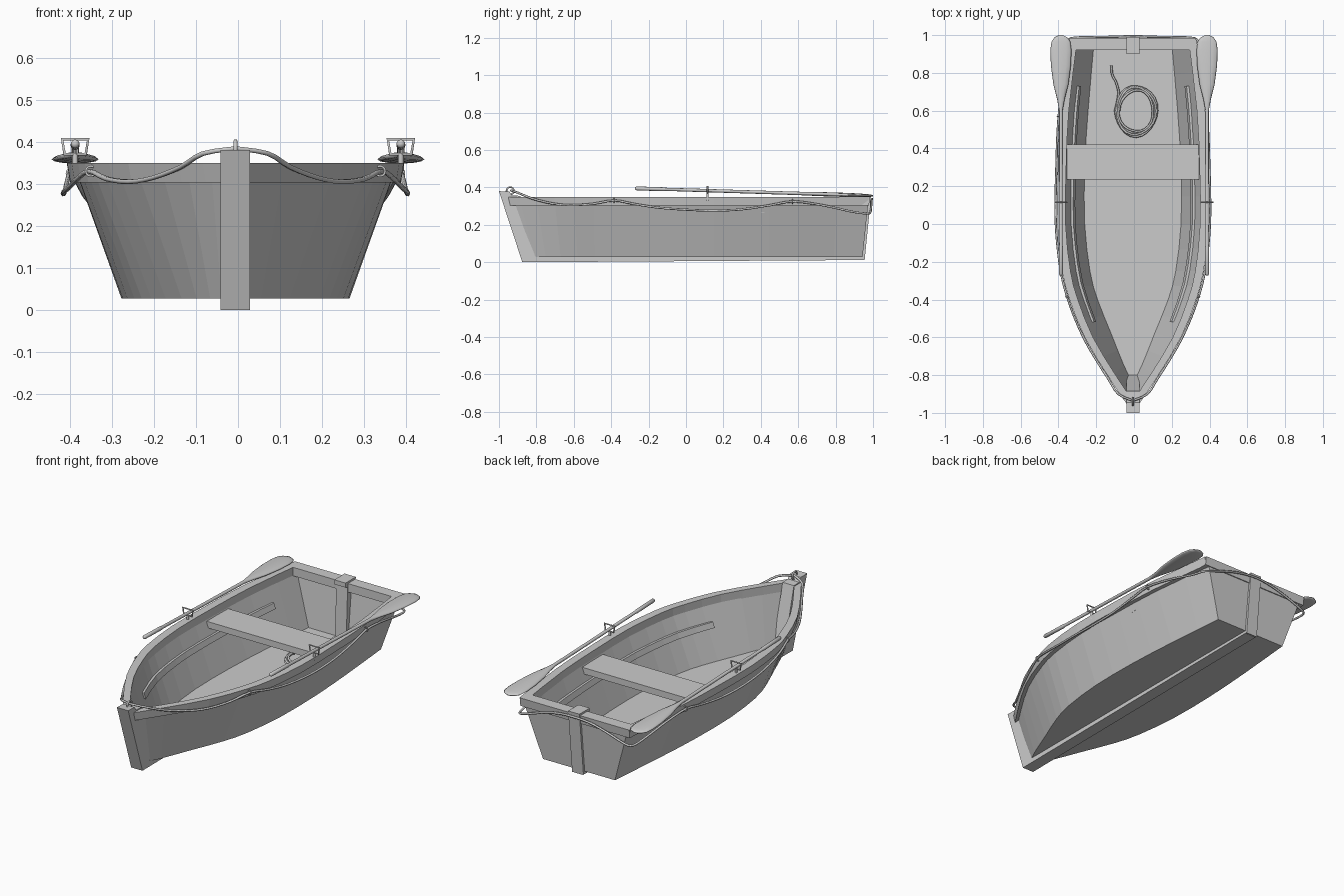
import bpy, bmesh, math
from mathutils import Vector

if "Cube" in bpy.data.objects:
    bpy.data.objects.remove(bpy.data.objects["Cube"])

CX = -0.006   # hull centre line
# hull stations: top y, rail half width, bottom y, floor half width
ST = [(-0.95, .035, -.84, .014), (-.8, .135, -.75, .06), (-.6, .255, -.58, .128),
      (-.4, .335, -.4, .2), (-.25, .374, -.25, .24), (0, .4, 0, .268),
      (.3, .397, .3, .268), (.6, .383, .6, .25), (.975, .338, .943, .22)]


def catmull(p, n):
    out = []
    for i in range(len(p) - 1):
        a, b, c, d = p[max(i - 1, 0)], p[i], p[i + 1], p[min(i + 2, len(p) - 1)]
        for k in range(n):
            t = k / n
            out.append(tuple(.5 * (2 * q + (r - o) * t + (2 * o - 5 * q + 4 * r - s) * t * t
                       + (3 * q - o - 3 * r + s) * t ** 3) for o, q, r, s in zip(a, b, c, d)))
    return out + [tuple(p[-1])]


FINE = catmull(ST, 2)


def station(y):
    for a, b in zip(FINE, FINE[1:]):
        if y <= b[0]:
            t = (y - a[0]) / (b[0] - a[0])
            return [u + (v - u) * t for u, v in zip(a, b)]
    return list(FINE[-1])


def finish(name, me, smooth=False):
    ob = bpy.data.objects.new(name, me)
    bpy.context.collection.objects.link(ob)
    if smooth:
        for p in me.polygons:
            p.use_smooth = True
    return ob


def loft(name, sections, smooth=False):
    bm = bmesh.new()
    rows = [[bm.verts.new(c) for c in s] for s in sections]
    n = len(rows[0])
    for a, b in zip(rows, rows[1:]):
        for i in range(n):
            j = (i + 1) % n
            bm.faces.new((a[i], a[j], b[j], b[i]))
    bm.faces.new(rows[0])
    bm.faces.new(rows[-1])
    bmesh.ops.recalc_face_normals(bm, faces=bm.faces)
    me = bpy.data.meshes.new(name)
    bm.to_mesh(me)
    bm.free()
    return finish(name, me, smooth)


def prism(name, yz, x0, x1):
    return loft(name, [[(x, y, z) for y, z in yz] for x in (x0, x1)])


def tube(name, pts, r, cyclic=False, smooth=True):
    cu = bpy.data.curves.new(name, 'CURVE')
    cu.dimensions = '3D'
    cu.bevel_depth = r
    cu.bevel_resolution = 1
    cu.use_fill_caps = True
    sp = cu.splines.new('POLY')
    sp.points.add(len(pts) - 1)
    for p, c in zip(sp.points, pts):
        p.co = (*c, 1)
    sp.use_cyclic_u = cyclic
    tmp = bpy.data.objects.new(name + "_tmp", cu)
    bpy.context.collection.objects.link(tmp)
    dg = bpy.context.evaluated_depsgraph_get()
    me = bpy.data.meshes.new_from_object(tmp.evaluated_get(dg))
    bpy.data.objects.remove(tmp)
    return finish(name, me, smooth)


# hull shell with floor
Z0, Z1, TH = .027, .335, .013
secs = []
for yt, wr, yb, wb in FINE:
    w, wi, bi = wr - .02, max(wr - .02 - TH, .002), max(wb - TH, .001)
    secs.append([(CX + x, y, z) for x, y, z in (
        (-w, yt, Z1), (-wb, yb, Z0), (wb, yb, Z0), (w, yt, Z1),
        (wi, yt, Z1), (bi, yb, Z0 + TH), (-bi, yb, Z0 + TH), (-wi, yt, Z1))])
loft("hull", secs)

# transom panel
loft("transom", [[(CX - .22, .944 - d, Z0), (CX + .22, .944 - d, Z0),
                  (CX + .318, .976 - d, Z1), (CX - .318, .976 - d, Z1)] for d in (0, .022)])

# gunwale rails and inner side strips
ys = [-.52 + 1.25 * i / 12 for i in range(13)]
for s, side in ((-1, "left"), (1, "right")):
    loft(side + "_rail", [[(CX + s * x, yt, z) for x, z in (
        (wr, .35), (max(wr - .044, .003), .35), (max(wr - .044, .003), .303),
        (max(wr - .008, .004), .303))] for yt, wr, yb, wb in FINE])
    strip = []
    for y in ys:
        _, wr, _, wb = station(y)
        x = lambda z: wb + (wr - .02 - wb) * (z - Z0) / (Z1 - Z0) - TH
        strip.append([(CX + s * (x(z) + d), y, z)
                      for z, d in ((.2, .004), (.23, .004), (.23, -.014), (.2, -.014))])
    loft(side + "_side_strip", strip)
prism("stern_rail", [(.92, .303), (.978, .303), (.984, .35), (.92, .35)], CX - .335, CX + .335)

# keel, stem and stern post
K0, K1 = CX - .035, CX + .034
prism("keel", [(-.875, 0), (.945, .012), (.945, .047), (-.83, .033)], K0, K1)
prism("stem", [(-1, .38), (-.875, 0), (-.8, .04), (-.885, .355), (-.93, .357), (-.945, .378)], K0, K1)
prism("stern_post", [(.955, .01), (.99, .36), (.9, .36), (.9, .335), (.918, .33), (.905, .03)], K0, K1)

# seat
prism("seat", [(.235, .265), (.42, .265), (.42, .3), (.235, .3)], CX - .35, CX + .35)

# oars with oarlocks
OAR = [(-.272, .006, .006), (-.265, .0105, .0105), (-.12, .0105, .0105), (-.11, .0085, .0085),
       (.6, .009, .009), (.66, .02, .01), (.74, .04, .011), (.84, .053, .011), (.92, .056, .01),
       (.965, .05, .008), (.988, .034, .006), (1, .01, .003)]
for s, side in ((-1, "left"), (1, "right")):
    x = s * .387
    loft(side + "_oar", [[(x + w * math.cos(a), y, .395 - (y + .27) * .031 + t * math.sin(a))
                          for a in (i * math.tau / 12 for i in range(12))] for y, w, t in OAR], True)
    y = .115
    tube(side + "_oarlock", [(x - .025, y, .37), (x + .025, y, .37),
                             (x + .031, y, .406), (x - .031, y, .406)], .0045, True, False)
    tube(side + "_oarlock_pin", [(x, y, .33), (x, y, .371)], .007)

# rope draped around the rail
drape = [(-.9, .372), (-.82, .34), (-.72, .315), (-.62, .305), (-.5, .312), (-.385, .33), (-.28, .312),
         (-.15, .292), (0, .281), (.15, .276), (.3, .283), (.45, .305), (.57, .325), (.7, .31),
         (.8, .29), (.9, .268)]
half = [(station(y)[1] + .008, y, z) for y, z in drape]
half += [(.345, .968, .261), (.31, .986, .268), (.2, .99, .305), (.1, .991, .33)]
loop = [(0, -.935, .384)] + half + [(0, .995, .338)] + [(-x, y, z) for x, y, z in reversed(half)]
loop.append(loop[0])
tube("rope", [(CX + x, y, z) for x, y, z in catmull(loop, 3)[:-1]], .006, True)


def ring(name, c, u, v, R, r):
    u, v = Vector(u).normalized(), Vector(v).normalized()
    tube(name, [Vector(c) + u * R * math.cos(a) + v * R * math.sin(a)
                for a in (i * math.tau / 14 for i in range(14))], r, True)


# rope rings on the rail and the bow eye
for s, side in ((-1, "left"), (1, "right")):
    for n, y, z in (("front", -.385, .33), ("rear", .57, .325)):
        ring(f"{side}_{n}_rope_ring", (CX + s * (station(y)[1] + .004), y, z), (1, 0, 0), (0, 0, 1), .012, .003)
ring("bow_eye", (CX, -.94, .382), (0, 1, 0), (0, 0, 1), .02, .005)

# coiled rope on the floor
coil = []
for i in range(97):
    a = math.pi + i * math.tau / 24
    k = (1 - .055 * (i / 24)) * (1 + .03 * math.sin(3 * a + i * .05))
    coil.append((.012 + .112 * k * math.cos(a), .6 + .136 * k * math.sin(a), .055 + .007 * (i / 24 % 2)))
tail = catmull([(-.12, .84, .053), (-.115, .79, .053), (-.095, .75, .053), (-.082, .7, .053),
                (-.088, .65, .053), coil[0]], 4)
tube("rope_coil", tail[:-1] + coil, .006)
